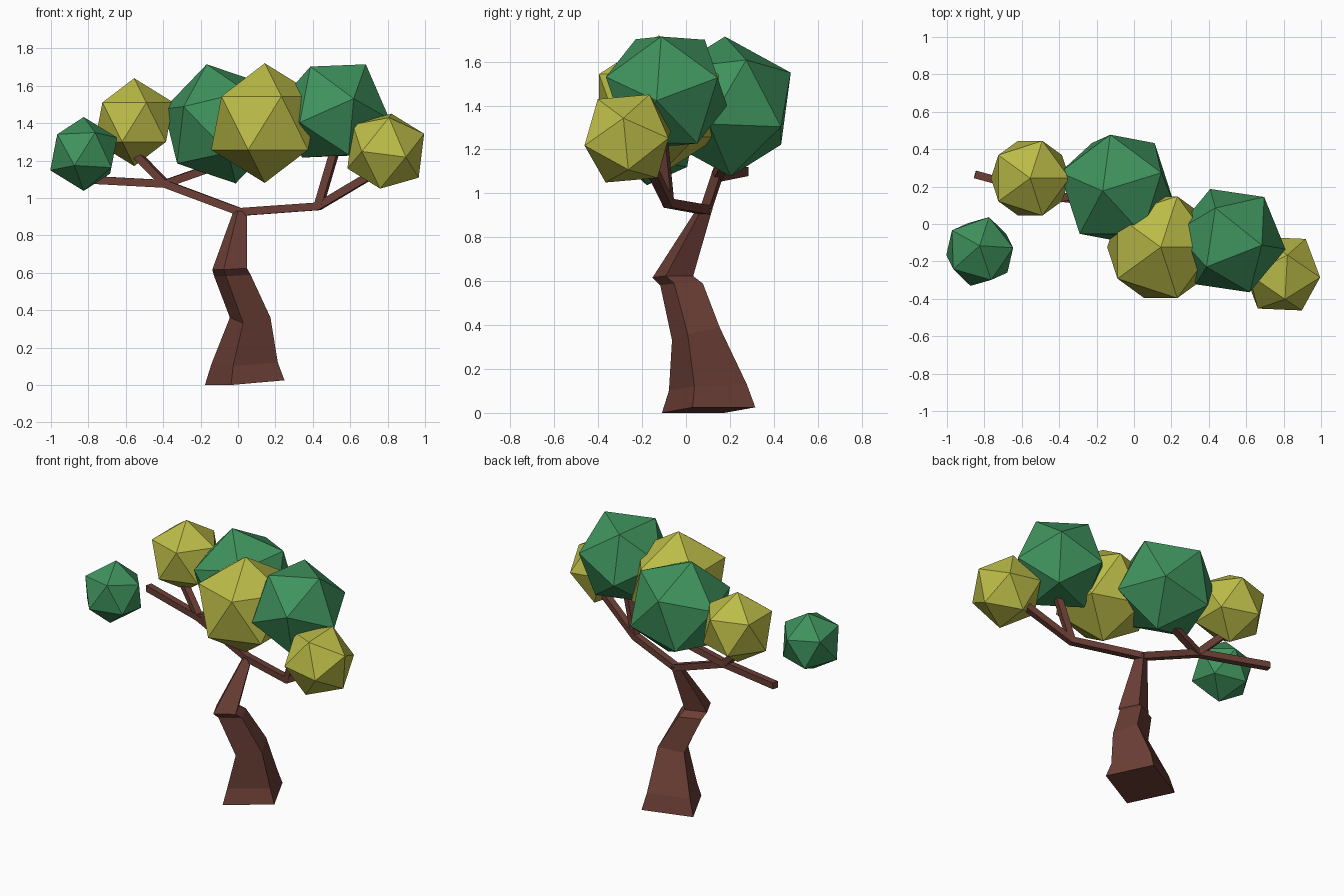
import bpy, bmesh, math
from mathutils import Vector, Matrix

cube = bpy.data.objects.get("Cube")
if cube:
    bpy.data.objects.remove(cube)


def material(name, rgb):
    mat = bpy.data.materials.new(name)
    mat.use_nodes = True
    color = (*rgb, 1)
    mat.diffuse_color = color
    mat.node_tree.nodes["Principled BSDF"].inputs["Base Color"].default_value = color
    return mat


bark = material("brown_bark", (0.15, 0.05, 0.037))
green = material("green_leaves", (0.05, 0.29, 0.11))
yellow = material("yellow_leaves", (0.5, 0.5, 0.065))


def add_object(name, bm, mat):
    bmesh.ops.recalc_face_normals(bm, faces=bm.faces)
    mesh = bpy.data.meshes.new(name)
    bm.to_mesh(mesh)
    bm.free()
    mesh.materials.append(mat)
    obj = bpy.data.objects.new(name, mesh)
    bpy.context.collection.objects.link(obj)
    return obj


def skin(name, rings, mat):
    """Join square rings of points into a closed tube."""
    bm = bmesh.new()
    loops = [[bm.verts.new(p) for p in ring] for ring in rings]
    for low, high in zip(loops, loops[1:]):
        for i in range(4):
            j = (i + 1) % 4
            bm.faces.new((low[i], low[j], high[j], high[i]))
    bm.faces.new(loops[0])
    bm.faces.new(loops[-1])
    return add_object(name, bm, mat)


# Crooked trunk: centre, half diagonal, slope of the ring along x and y
trunk_levels = [
    ((0.036, 0.103, 0.0125), 0.225, 0.07, 0.036),
    ((0.035, 0.10, 0.115), 0.188, 0.05, 0.06),
    ((0.065, 0.045, 0.36), 0.115, 0.08, 0.24),
    ((-0.03, -0.02, 0.585), 0.103, 0.05, 0.02),
    ((-0.045, -0.06, 0.62), 0.098, 0.05, 0.02),
    ((0.012, 0.085, 0.93), 0.038, 0.0, 0.0),
]


def trunk_ring(center, radius, slope_x, slope_y):
    ring = []
    for i in range(4):
        a = math.radians(90 * i - 19)
        dx, dy = radius * math.cos(a), radius * math.sin(a)
        ring.append(Vector(center) + Vector((dx, dy, slope_x * dx + slope_y * dy)))
    return ring


skin("trunk", [trunk_ring(*level) for level in trunk_levels], bark)


# Square branches following a path
def branch(name, path, radius=0.028):
    path = [Vector(p) for p in path]
    rings = []
    for i, p in enumerate(path):
        along = (path[min(i + 1, len(path) - 1)] - path[max(i - 1, 0)]).normalized()
        side = along.cross(Vector((0, 0, 1))).normalized()
        up = side.cross(along)
        rings.append([p + radius * (side * s + up * t) * 0.75
                      for s, t in ((-1, -1), (1, -1), (1, 1), (-1, 1))])
    skin(name, rings, bark)


crotch = (0.012, 0.09, 0.925)
left_fork = (0.43, -0.08, 0.955)
right_fork = (-0.39, 0.14, 1.075)
branch("left_main_branch", [crotch, left_fork, (0.74, -0.17, 1.14)])
branch("left_upper_branch", [left_fork, (0.52, -0.11, 1.26)])
branch("right_main_branch", [crotch, right_fork, (-0.85, 0.265, 1.10)])
branch("right_upper_branch", [right_fork, (-0.56, 0.21, 1.25)])
branch("right_inner_branch", [right_fork, (-0.12, 0.19, 1.17)])


# Leaf clumps: twenty-sided balls turned so two neighbouring corners point at top and side
def leaves(name, center, radius, mat, top=(0, 0, 1), side=(1, 0, 0)):
    z = Vector(top).normalized()
    x = Vector(side)
    x = (x - z * x.dot(z)).normalized()
    turn = Matrix((x, z.cross(x), z)).transposed().to_4x4()
    bm = bmesh.new()
    bmesh.ops.create_icosphere(bm, subdivisions=1, radius=radius,
                               matrix=Matrix.Translation(center) @ turn)
    add_object(name, bm, mat)


leaves("leaves_far_right", (-0.825, -0.147, 1.235), 0.2, green,
       (0, 0.03, 0.19), (0.175, 0.02, 0.09))
leaves("leaves_right", (-0.555, 0.245, 1.405), 0.235, yellow)
leaves("leaves_back", (-0.09, 0.19, 1.396), 0.328, green,
       (-0.078, -0.013, 0.32), (-0.04, 0.27, 0.167))
leaves("leaves_front", (0.143, -0.124, 1.40), 0.32, yellow)
leaves("leaves_left", (0.513, -0.089, 1.465), 0.303, green,
       (-0.131, -0.146, 0.247), (0.158, -0.02, 0.225))
leaves("leaves_far_left", (0.79, -0.266, 1.25), 0.226, yellow,
       (0.03, 0.10, 0.20), (0.207, -0.016, 0.10))
